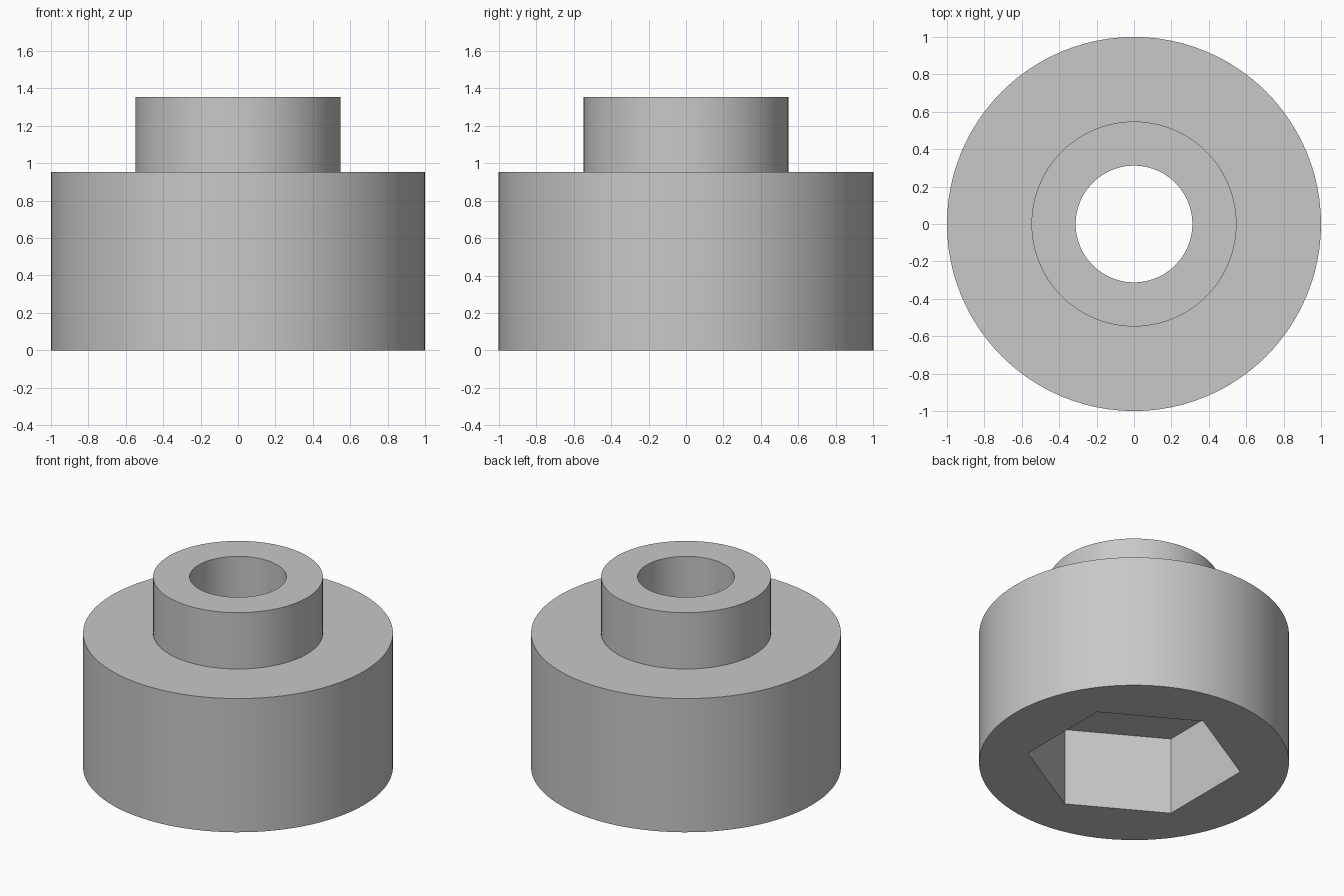
import bpy
import bmesh
from math import radians, tau

cube = bpy.data.objects.get("Cube")
if cube:
    bpy.data.objects.remove(cube, do_unlink=True)

SIDES = 96
BORE = 0.312
BOSS = 0.548
SHOULDER, TOP = 0.952, 1.353
HEX_RADIUS, HEX_DEPTH = 0.695, 0.553

grey = bpy.data.materials.new("plain grey")
grey.use_nodes = True
colour = (0.58, 0.58, 0.58, 1)
grey.diffuse_color = colour
grey.node_tree.nodes["Principled BSDF"].inputs["Base Color"].default_value = colour


def lathe(name, profile):
    """Revolve a closed (radius, height) outline about z."""
    bm = bmesh.new()
    verts = [bm.verts.new((r, 0, z)) for r, z in profile]
    edges = [bm.edges.new((v, verts[i - 1])) for i, v in enumerate(verts)]
    bmesh.ops.spin(bm, geom=verts + edges, cent=(0, 0, 0), axis=(0, 0, 1),
                   angle=tau, steps=SIDES, use_merge=True)
    bmesh.ops.remove_doubles(bm, verts=bm.verts, dist=0.0001)
    bmesh.ops.recalc_face_normals(bm, faces=bm.faces)
    mesh = bpy.data.meshes.new(name)
    bm.to_mesh(mesh)
    bm.free()
    obj = bpy.data.objects.new(name, mesh)
    bpy.context.collection.objects.link(obj)
    obj.data.materials.append(grey)
    return obj


# Stepped round body with a bore right through
body = lathe("stepped_body", [(BORE, 0), (1, 0), (1, SHOULDER),
                              (BOSS, SHOULDER), (BOSS, TOP), (BORE, TOP)])

# Hexagonal socket in the underside, corners on the y axis
bpy.ops.mesh.primitive_cylinder_add(vertices=6, radius=HEX_RADIUS,
                                    depth=2 * HEX_DEPTH)
socket = bpy.context.object
socket.name = "socket_cutter"
socket.data.materials.append(grey)

cut = body.modifiers.new("hex socket", 'BOOLEAN')
cut.operation = 'DIFFERENCE'
cut.solver = 'EXACT'
cut.object = socket

bpy.ops.object.select_all(action='DESELECT')
body.select_set(True)
bpy.context.view_layer.objects.active = body
bpy.ops.object.modifier_apply(modifier=cut.name)
bpy.data.objects.remove(socket, do_unlink=True)

# Smooth round walls, crisp edges
bpy.ops.object.shade_smooth_by_angle(angle=radians(30))
